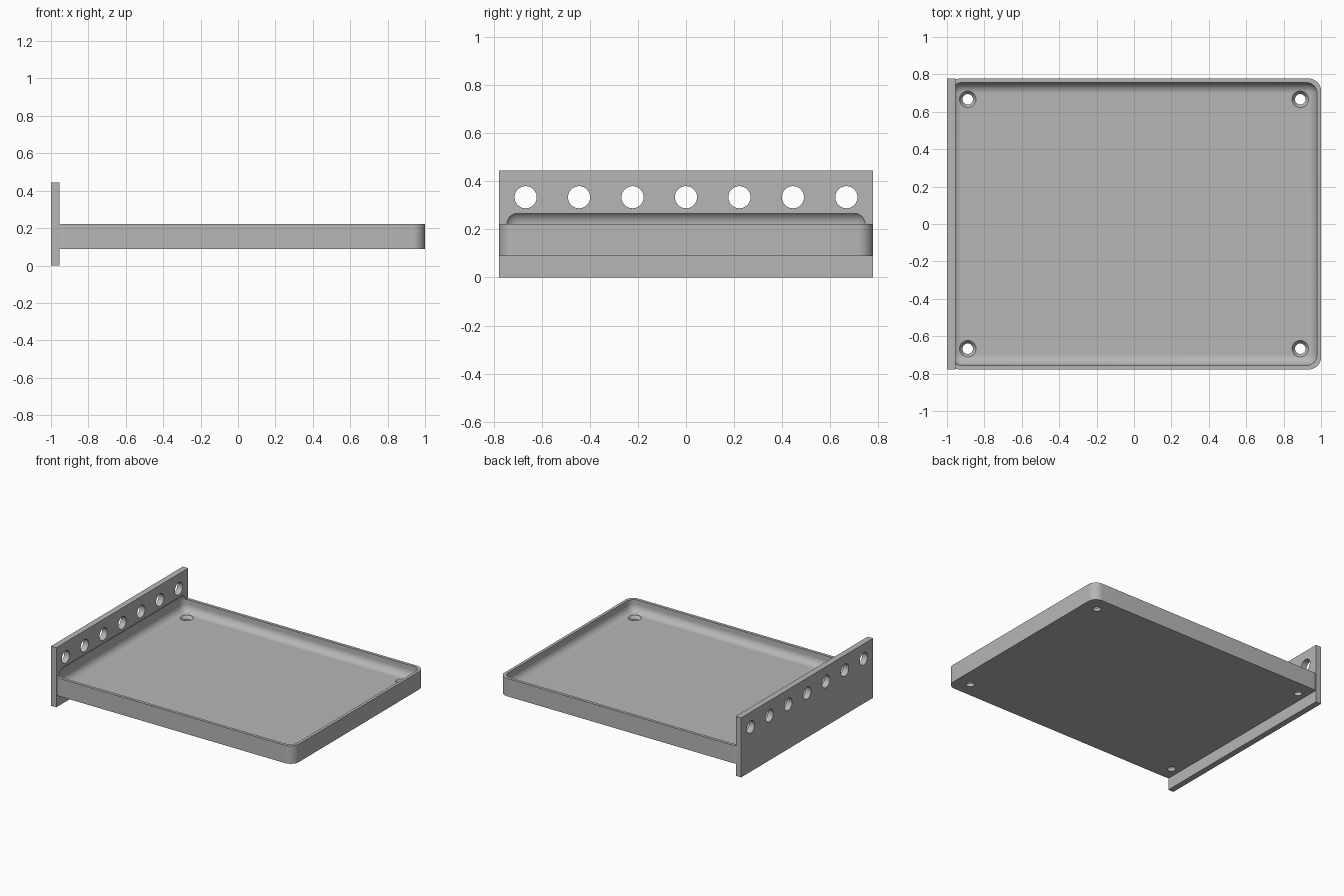
import bpy
import bmesh
from math import pi
from mathutils import Matrix, Vector

U = 1 / 90            # design unit
HALF_Y = 70 * U       # half depth of tray and plate
FLOOR = 12 * U        # height of the tray floor

if "Cube" in bpy.data.objects:
    bpy.data.objects.remove(bpy.data.objects["Cube"], do_unlink=True)

grey = bpy.data.materials.new("plain grey")
grey.use_nodes = True
grey.diffuse_color = (0.47, 0.47, 0.47, 1)
grey.node_tree.nodes["Principled BSDF"].inputs["Base Color"].default_value = grey.diffuse_color


def make_object(name, bm):
    bmesh.ops.recalc_face_normals(bm, faces=bm.faces)
    mesh = bpy.data.meshes.new(name)
    bm.to_mesh(mesh)
    bm.free()
    mesh.materials.append(grey)
    obj = bpy.data.objects.new(name, mesh)
    bpy.context.collection.objects.link(obj)
    return obj


def rounded_box(name, low, high, radius, axis=None):
    """Box with edges along one axis rounded, or all edges if axis is None."""
    low, high = Vector(low), Vector(high)
    bm = bmesh.new()
    bmesh.ops.create_cube(bm, size=1)
    bmesh.ops.scale(bm, vec=high - low, verts=bm.verts)
    bmesh.ops.translate(bm, vec=(low + high) / 2, verts=bm.verts)
    edges = [e for e in bm.edges if axis is None
             or abs(e.verts[0].co[axis] - e.verts[1].co[axis]) > radius]
    bmesh.ops.bevel(bm, geom=edges, offset=radius, segments=10,
                    profile=0.5, affect='EDGES')
    return make_object(name, bm)


def lathe(name, profile, matrix):
    """Solid of revolution around z from (radius, height) points."""
    bm = bmesh.new()
    verts = [bm.verts.new((r, 0, z)) for r, z in profile]
    edges = [bm.edges.new(pair) for pair in zip(verts, verts[1:])]
    bmesh.ops.spin(bm, geom=verts + edges, axis=(0, 0, 1), cent=(0, 0, 0),
                   angle=2 * pi, steps=40, use_merge=True)
    bmesh.ops.remove_doubles(bm, verts=bm.verts, dist=1e-5)
    bmesh.ops.transform(bm, matrix=matrix, verts=bm.verts)
    return make_object(name, bm)


def cut(obj, cutters):
    bpy.context.view_layer.objects.active = obj
    for cutter in cutters:
        cutter.hide_render = True
        mod = obj.modifiers.new("cut", 'BOOLEAN')
        mod.operation = 'DIFFERENCE'
        mod.solver = 'EXACT'
        mod.object = cutter
        bpy.ops.object.modifier_apply(modifier=mod.name)


# Tray body and end plate
tray = rounded_box("tray", (-0.996, -HALF_Y, 8 * U), (1, HALF_Y, 20 * U), 6 * U, axis=2)
end_plate = rounded_box("end_plate", (-1, -HALF_Y, 0), (-86 * U, HALF_Y, 40 * U), 6 * U, axis=0)

# Hollow with filleted edges, biting half way into the plate
hollow = rounded_box("hollow_cutter", (-88 * U, -68 * U, FLOOR),
                     (88 * U, 68 * U, 25 * U), 5 * U)

# Countersunk screw holes in the tray corners
screw_profile = [(0, 0), (0.028, 0), (0.028, FLOOR - 2 * U),
                 (0.044, FLOOR), (0.044, 0.3), (0, 0.3)]
screws = [lathe("screw_cutter", screw_profile, Matrix.Translation((x, y, 0)))
          for x in (-80 * U, 80 * U) for y in (-60 * U, 60 * U)]

# Row of round holes along the top of the plate
bore_profile = [(0, -0.1), (0.046, -0.1), (0.046, 0.1), (0, 0.1)]
bores = [lathe("bore_cutter", bore_profile,
               Matrix.Translation((-0.98, i * 20 * U, 30 * U)) @ Matrix.Rotation(pi / 2, 4, 'Y'))
         for i in range(-3, 4)]

cut(tray, [hollow] + screws)
cut(end_plate, [hollow] + bores)
for helper in [hollow] + screws + bores:
    bpy.data.objects.remove(helper, do_unlink=True)

for obj in (tray, end_plate):
    bpy.ops.object.select_all(action='DESELECT')
    obj.select_set(True)
    bpy.context.view_layer.objects.active = obj
    bpy.ops.object.shade_smooth_by_angle(angle=pi / 6)
